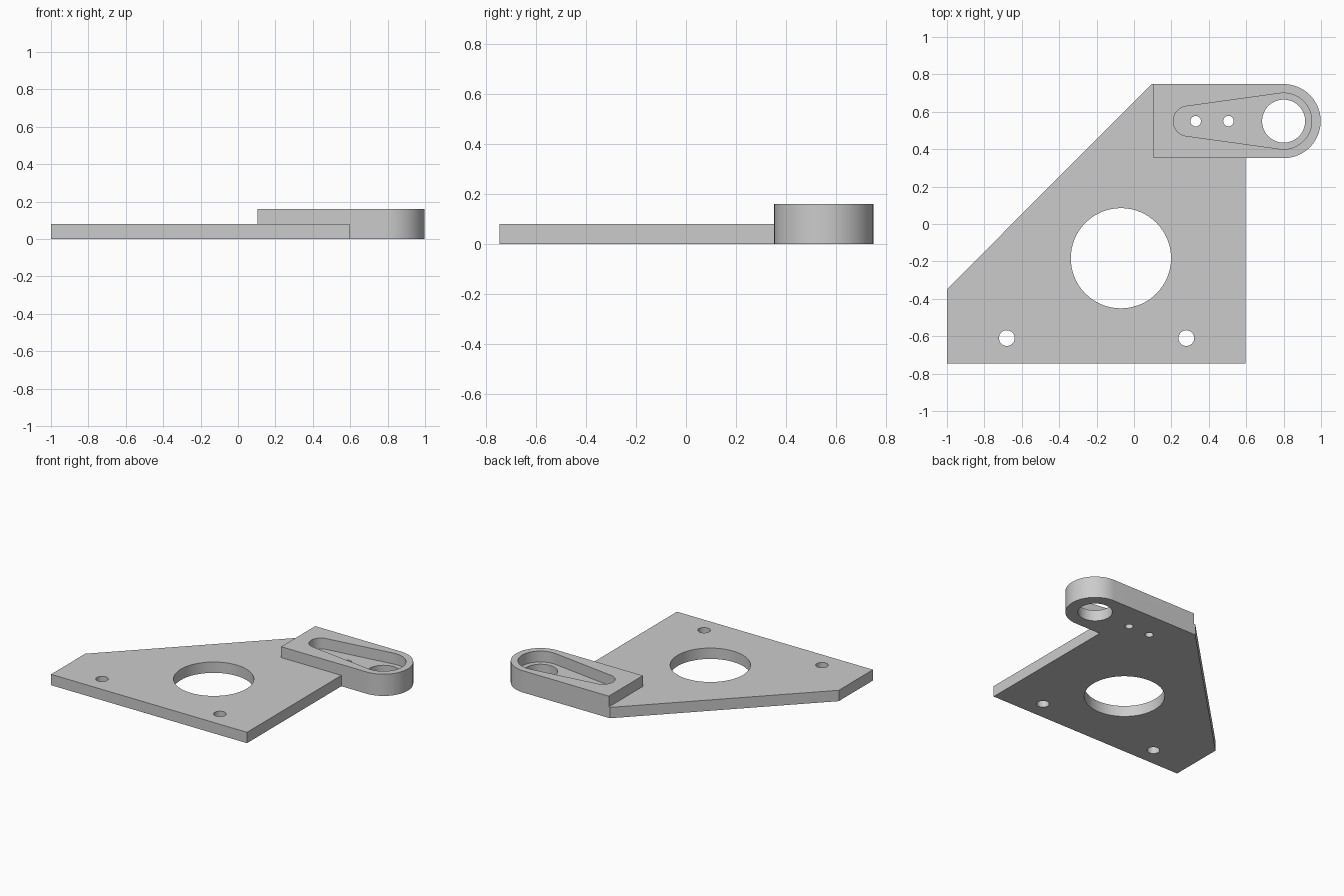
import bpy
import bmesh
from math import acos, cos, sin, pi, tau

default = bpy.data.objects.get("Cube")
if default:
    bpy.data.objects.remove(default, do_unlink=True)

THICK = 0.08          # plate thickness; the arm is twice as tall
ARM_Y = 0.55          # centre line of the arm
EYE_X = 0.8           # centre of the rounded arm end

grey = bpy.data.materials.new("plain grey")
grey.use_nodes = True
colour = (0.6, 0.6, 0.6, 1)
grey.diffuse_color = colour
grey.node_tree.nodes["Principled BSDF"].inputs["Base Color"].default_value = colour


def arc(x, y, r, start, end, steps):
    angles = [start + (end - start) * i / steps for i in range(steps + 1)]
    return [(x + r * cos(a), y + r * sin(a)) for a in angles]


def circle(x, y, r, steps=64):
    return arc(x, y, r, 0, tau, steps)[:-1]


def prism(name, outline, z0, z1):
    """Extrude a counter-clockwise outline from z0 to z1."""
    bm = bmesh.new()
    face = bm.faces.new([bm.verts.new((x, y, z0)) for x, y in outline])
    top = bmesh.ops.extrude_face_region(bm, geom=[face])["geom"]
    bmesh.ops.translate(bm, vec=(0, 0, z1 - z0),
                        verts=[v for v in top if isinstance(v, bmesh.types.BMVert)])
    bmesh.ops.recalc_face_normals(bm, faces=bm.faces)
    mesh = bpy.data.meshes.new(name)
    bm.to_mesh(mesh)
    bm.free()
    mesh.materials.append(grey)
    obj = bpy.data.objects.new(name, mesh)
    bpy.context.collection.objects.link(obj)
    return obj


def combine(target, other, operation):
    """Apply a boolean and discard the second solid."""
    mod = target.modifiers.new(operation, "BOOLEAN")
    mod.operation = operation
    mod.solver = "EXACT"
    mod.object = other
    bpy.context.view_layer.objects.active = target
    bpy.ops.object.modifier_apply(modifier=mod.name)
    bpy.data.objects.remove(other, do_unlink=True)


# Flat plate with one long sloping side
bracket = prism("mounting_bracket",
                [(-1, -0.745), (0.595, -0.745), (0.595, 0.748), (0.095, 0.748), (-1, -0.348)],
                0, THICK)

# Raised arm with a rounded end
arm = prism("arm", [(0.105, ARM_Y + 0.198), (0.105, ARM_Y - 0.198)]
            + arc(EYE_X, ARM_Y, 0.198, -pi / 2, pi / 2, 40), 0, 2 * THICK)
combine(bracket, arm, "UNION")

# Tapered pocket, tangent to a small and a large circle
small_x, small_r, large_r = 0.29, 0.08, 0.15
tangent = acos((small_r - large_r) / (EYE_X - small_x))
pocket = prism("pocket_cutter",
               arc(EYE_X, ARM_Y, large_r, -tangent, tangent, 40)
               + arc(small_x, ARM_Y, small_r, tangent, tau - tangent, 32),
               THICK, 3 * THICK)
combine(bracket, pocket, "DIFFERENCE")

# Through holes: centre bore, two mounting holes, arm eye, two pin holes
holes = [(-0.07, -0.183, 0.268), (-0.68, -0.61, 0.042), (0.28, -0.61, 0.042),
         (EYE_X, ARM_Y, 0.115), (0.33, ARM_Y, 0.028), (0.505, ARM_Y, 0.028)]
for x, y, r in holes:
    combine(bracket, prism("hole_cutter", circle(x, y, r), -THICK, 3 * THICK), "DIFFERENCE")

# Smooth the curved walls, keep the rims sharp
bpy.ops.object.select_all(action="DESELECT")
bracket.select_set(True)
bpy.context.view_layer.objects.active = bracket
bpy.ops.object.shade_smooth_by_angle(angle=pi / 6)
